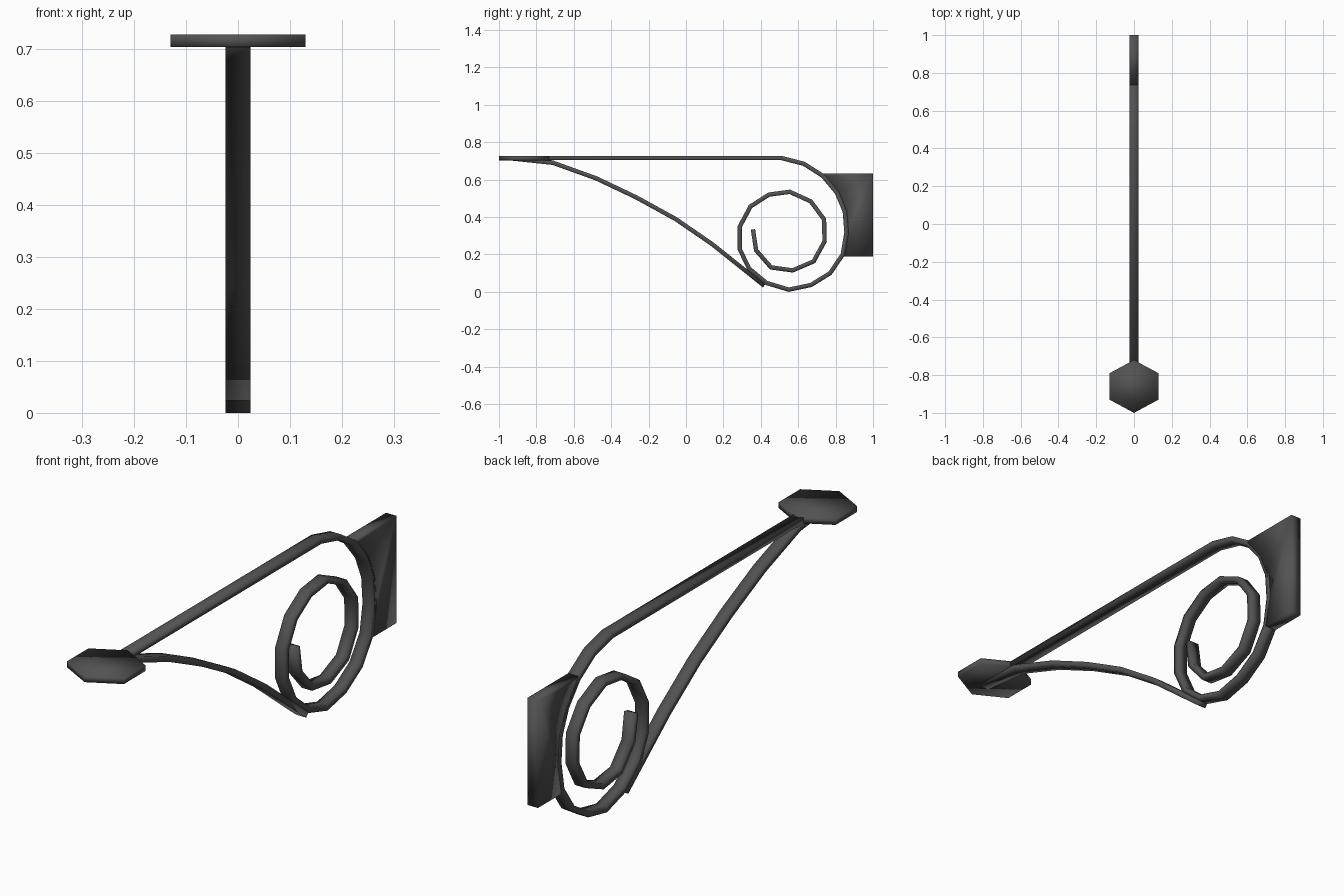
import bpy
import bmesh
import math
from mathutils import Vector

if "Cube" in bpy.data.objects:
    bpy.data.objects.remove(bpy.data.objects["Cube"])

W = 0.024   # half width of the flat iron bar
T = 0.0115  # half thickness of the flat iron bar

iron = bpy.data.materials.new("dark_iron")
iron.diffuse_color = (0.085, 0.085, 0.085, 1)
iron.use_nodes = True
iron.node_tree.nodes["Principled BSDF"].inputs["Base Color"].default_value = iron.diffuse_color


def make(name, verts, faces):
    """Smooth shaded iron object with outward normals."""
    mesh = bpy.data.meshes.new(name)
    mesh.from_pydata(verts, [], faces)
    bm = bmesh.new()
    bm.from_mesh(mesh)
    bmesh.ops.recalc_face_normals(bm, faces=bm.faces)
    for f in bm.faces:
        f.smooth = True
    bm.to_mesh(mesh)
    bm.free()
    mesh.materials.append(iron)
    obj = bpy.data.objects.new(name, mesh)
    bpy.context.collection.objects.link(obj)
    return obj


def strip(name, path):
    """Flat bar with mitred joints along a (y, z) path."""
    pts = [Vector(p) for p in path]
    dirs = [(b - a).normalized() for a, b in zip(pts, pts[1:])]
    verts, faces = [], []
    for i, p in enumerate(pts):
        d0, d1 = dirs[max(i - 1, 0)], dirs[min(i, len(dirs) - 1)]
        d = (d0 + d1).normalized()
        n = Vector((-d.y, d.x)) * T / d.dot(d0)
        a, b = p + n, p - n
        verts += [(-W, *a), (W, *a), (W, *b), (-W, *b)]
    for i in range(len(pts) - 1):
        for k in range(4):
            j, m = i * 4, (k + 1) % 4
            faces.append((j + k, j + 4 + k, j + 4 + m, j + m))
    e = len(verts)
    faces += [(0, 1, 2, 3), (e - 1, e - 2, e - 3, e - 4)]
    return make(name, verts, faces)


def prism(name, lower, upper):
    """Closed prism between two matching outlines."""
    n = len(lower)
    faces = [tuple(reversed(range(n))), tuple(range(n, 2 * n))]
    faces += [(i, (i + 1) % n, n + (i + 1) % n, n + i) for i in range(n)]
    return make(name, lower + upper, faces)


# top bar running into the spiral scroll
scroll = [(-0.75, 0.7155), (0.511, 0.7155), (0.63, 0.685), (0.732, 0.62),
          (0.807, 0.53), (0.849, 0.43), (0.858, 0.318), (0.838, 0.20),
          (0.77, 0.10), (0.668, 0.037), (0.55, 0.012), (0.43, 0.048),
          (0.337, 0.125), (0.288, 0.227), (0.288, 0.35), (0.345, 0.457),
          (0.443, 0.52), (0.555, 0.535), (0.667, 0.484), (0.738, 0.388),
          (0.741, 0.27), (0.682, 0.163), (0.57, 0.115), (0.455, 0.131),
          (0.375, 0.222), (0.358, 0.334)]
strip("scroll_bar", scroll)

# curved brace below the top bar
strip("brace", [(-0.927, 0.713), (-0.71, 0.690), (-0.48, 0.607), (-0.265, 0.505),
                (-0.056, 0.390), (0.142, 0.254), (0.418, 0.033)])

# hexagonal end plate
hexagon = [(0.15 * math.sin(math.radians(60 * i)),
            -0.86 - 0.14 * math.cos(math.radians(60 * i))) for i in range(6)]
prism("end_plate", [(x, y, 0.703) for x, y in hexagon],
      [(x, y, 0.7275) for x, y in hexagon])

# wall plate whose inner edge follows the scroll
outline = [(0.728, 0.632), *scroll[3:7], (0.84, 0.19), (1.0, 0.19), (1.0, 0.632)]
prism("wall_plate", [(W, y, z) for y, z in outline],
      [(-W, y, z) for y, z in outline])
